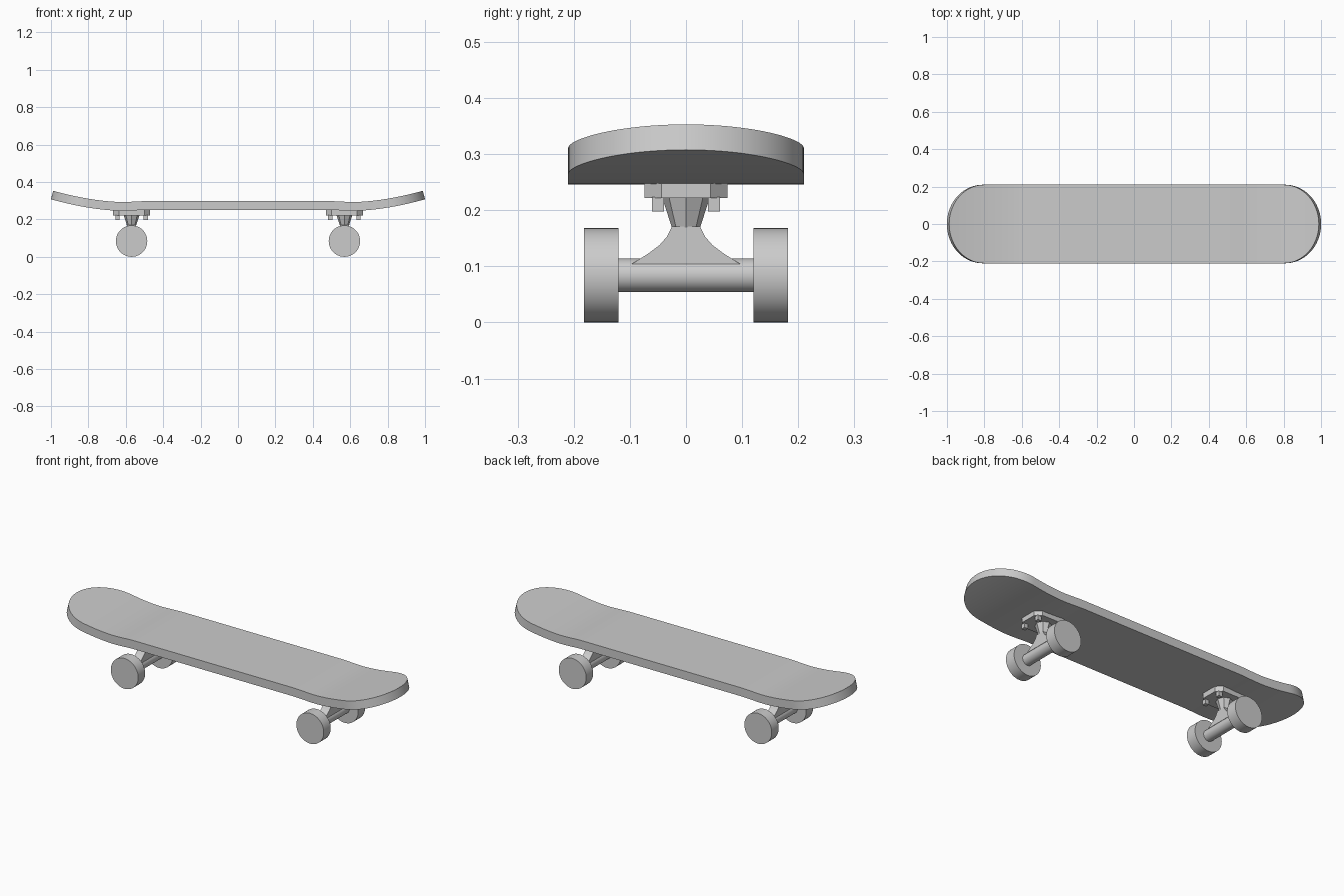
import bpy, bmesh, math
from mathutils import Matrix

if "Cube" in bpy.data.objects:
    bpy.data.objects.remove(bpy.data.objects["Cube"], do_unlink=True)

GREY = (0.6, 0.6, 0.6, 1)
grey = bpy.data.materials.new("plain grey")
grey.use_nodes = True
grey.diffuse_color = GREY
grey.node_tree.nodes["Principled BSDF"].inputs["Base Color"].default_value = GREY


def finish(name, bm, smooth=False):
    bmesh.ops.recalc_face_normals(bm, faces=bm.faces)
    mesh = bpy.data.meshes.new(name)
    bm.to_mesh(mesh)
    bm.free()
    mesh.materials.append(grey)
    obj = bpy.data.objects.new(name, mesh)
    bpy.context.collection.objects.link(obj)
    if smooth:
        bpy.ops.object.select_all(action="DESELECT")
        obj.select_set(True)
        bpy.context.view_layer.objects.active = obj
        bpy.ops.object.shade_smooth_by_angle(angle=math.radians(30))
    return obj


def prism(name, outline, offset):
    """Extrude a closed outline of 3D points by an offset vector."""
    bm = bmesh.new()
    face = bm.faces.new([bm.verts.new(p) for p in outline])
    result = bmesh.ops.extrude_face_region(bm, geom=[face])
    verts = [v for v in result["geom"] if isinstance(v, bmesh.types.BMVert)]
    bmesh.ops.translate(bm, verts=verts, vec=offset)
    return finish(name, bm)


def cylinder_y(name, x, y, z, radius, length):
    bm = bmesh.new()
    turn = Matrix.Translation((x, y, z)) @ Matrix.Rotation(math.pi / 2, 4, "X")
    bmesh.ops.create_cone(bm, cap_ends=True, segments=48, radius1=radius,
                          radius2=radius, depth=length, matrix=turn)
    return finish(name, bm, smooth=True)


# Deck: stations along the length, thickened at right angles to the curve
HALF_LENGTH, HALF_WIDTH, STRAIGHT, THICK = 0.988, 0.21, 0.8, 0.047


def deck_height(x):
    a = abs(x)
    t = min(max((a - 0.48) / 0.14, 0), 1)
    kick = max(a - 0.62, 0) / (HALF_LENGTH - 0.62)
    return 0.298 - 0.005 * t * t * (3 - 2 * t) + 0.06 * kick ** 1.7


half = [(0.48 + 0.02 * i, HALF_WIDTH) for i in range(16)]
for i in range(25):
    t = math.pi / 2 * i / 24
    half.append((STRAIGHT + (HALF_LENGTH - STRAIGHT) * math.sin(t),
                 HALF_WIDTH * math.cos(t)))
stations = [(-x, w) for x, w in reversed(half)] + half

bm = bmesh.new()
rings = []
for x, w in stations:
    z = deck_height(x)
    slope = (deck_height(x + 0.001) - deck_height(x - 0.001)) / 0.002
    n = THICK / math.hypot(slope, 1)
    rings.append([bm.verts.new(p) for p in (
        (x, -w, z), (x, w, z),
        (x + slope * n, w, z - n), (x + slope * n, -w, z - n))])
for a, b in zip(rings, rings[1:]):
    for i in range(4):
        j = (i + 1) % 4
        bm.faces.new((a[i], a[j], b[j], b[i]))
bmesh.ops.remove_doubles(bm, verts=bm.verts, dist=0.00001)
finish("deck", bm, smooth=True)

# Trucks and wheels
for end, side in (("left", 1), ("right", -1)):
    cx = 0.569 * side

    # Base plate with cut corners
    px, py, cut = 0.098, 0.074, 0.03
    corners = []
    for sx, sy in ((1, 1), (-1, 1), (-1, -1), (1, -1)):
        pair = [(cx + sx * px, sy * (py - cut), 0.222),
                (cx + sx * (px - cut), sy * py, 0.222)]
        corners += pair if sx * sy > 0 else pair[::-1]
    prism(end + "_base_plate", corners, (0, 0, 0.03))

    # Bolts under the plate corners
    for sx in (-1, 1):
        for sy in (-1, 1):
            bm = bmesh.new()
            place = Matrix.Translation((cx + sx * 0.076, sy * 0.05, 0.211))
            bmesh.ops.create_cube(bm, size=1, matrix=place
                                  @ Matrix.Diagonal((0.022, 0.022, 0.026, 1)))
            finish(end + "_bolt", bm)

    # Tapered bushing
    bm = bmesh.new()
    bmesh.ops.create_cone(bm, cap_ends=True, segments=8, radius1=0.025,
                          radius2=0.043, depth=0.055,
                          matrix=Matrix.Translation((cx, 0, 0.1965)))
    finish(end + "_bushing", bm)

    # Hanger with flared sides
    flare = [(0.025, 0.171), (0.034, 0.153), (0.047, 0.138),
             (0.067, 0.123), (0.097, 0.104)]
    outline = [(cx - 0.024, y, z) for y, z in flare]
    outline += [(cx - 0.024, -y, z) for y, z in reversed(flare)]
    prism(end + "_hanger", outline, (0.048, 0, 0))

    cylinder_y(end + "_axle", cx, 0, 0.084, 0.03, 0.25)
    for face, sy in (("front", -1), ("back", 1)):
        cylinder_y(f"{end}_{face}_wheel", cx, sy * 0.151, 0.084, 0.084, 0.061)
